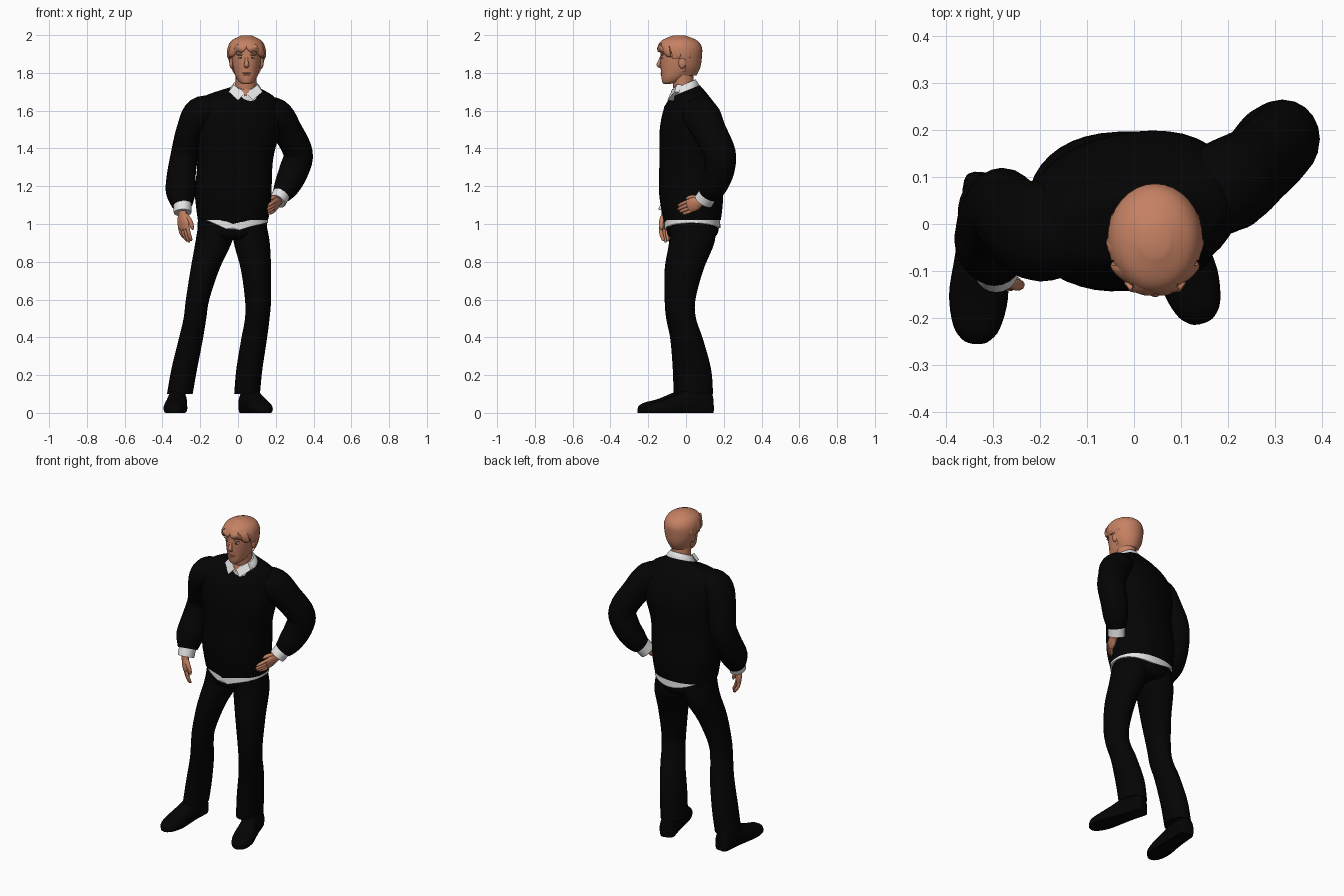
import bpy, bmesh, math
from mathutils import Vector

if "Cube" in bpy.data.objects:
    bpy.data.objects.remove(bpy.data.objects["Cube"])


def material(name, rgb):
    m = bpy.data.materials.new(name)
    m.diffuse_color = (*rgb, 1)
    m.use_nodes = True
    m.node_tree.nodes["Principled BSDF"].inputs["Base Color"].default_value = m.diffuse_color
    return m


BLACK = material("black_cloth", (0.0012, 0.0012, 0.0012))
SKIN = material("warm_tan", (0.56, 0.22, 0.125))
WHITE = material("white_cotton", (0.78, 0.78, 0.78))
DARK = material("dark_iris", (0.04, 0.03, 0.03))


def smooth_rows(rows, steps):
    """Catmull-Rom interpolation of parameter tuples."""
    out = []
    for i in range(len(rows) - 1):
        p = [rows[max(0, min(len(rows) - 1, i + k))] for k in (-1, 0, 1, 2)]
        for s in range(steps):
            t = s / steps
            out.append([0.5 * (2 * b + (c - a) * t + (2 * a - 5 * b + 4 * c - d) * t * t
                               + (3 * b - a - 3 * c + d) * t ** 3) for a, b, c, d in zip(*p)])
    return out + [list(rows[-1])]


def skin(name, rings, mat, cap=True):
    """Join rings of points into one mesh object."""
    bm = bmesh.new()
    vs = [[bm.verts.new(p) for p in r] for r in rings]
    n = len(vs[0])
    for a, b in zip(vs, vs[1:]):
        for i in range(n):
            bm.faces.new((a[i], a[(i + 1) % n], b[(i + 1) % n], b[i]))
    if cap:
        bm.faces.new(vs[0])
        bm.faces.new(vs[-1])
    bmesh.ops.recalc_face_normals(bm, faces=bm.faces)
    me = bpy.data.meshes.new(name)
    bm.to_mesh(me)
    bm.free()
    me.materials.append(mat)
    ob = bpy.data.objects.new(name, me)
    bpy.context.collection.objects.link(ob)
    return ob


def power(v, e):
    return math.copysign(abs(v) ** e, v)


def loft(name, rows, mat, n=32, e=1.0, steps=5, cap=True):
    """Stacked ovals: x, y, z, rx, ry, yaw, tilt."""
    rows = [tuple(r) + (0,) * (7 - len(r)) for r in rows]
    rings = []
    for x, y, z, rx, ry, yaw, tilt in smooth_rows(rows, steps):
        ring = []
        for i in range(n):
            a = math.tau * i / n
            u, v = rx * power(math.cos(a), e), ry * power(math.sin(a), e)
            ring.append((x + u * math.cos(yaw) - v * math.sin(yaw),
                         y + u * math.sin(yaw) + v * math.cos(yaw), z + tilt * v))
        rings.append(ring)
    return skin(name, rings, mat, cap)


def tube(name, rows, mat, side=(0, 1, 0), n=20, steps=5):
    """Tube along a path: x, y, z, radius along side, other radius."""
    pts = smooth_rows(rows, steps)
    rings = []
    for i, p in enumerate(pts):
        t = (Vector(pts[min(i + 1, len(pts) - 1)][:3]) - Vector(pts[max(i - 1, 0)][:3])).normalized()
        u = Vector(side)
        u = (u - t * u.dot(t)).normalized()
        v = t.cross(u)
        rings.append([Vector(p[:3]) + u * p[3] * math.cos(math.tau * k / n)
                      + v * p[4] * math.sin(math.tau * k / n) for k in range(n)])
    return skin(name, rings, mat)


def ball(name, loc, size, mat):
    rows = [(*loc[:2], loc[2] - size[2] * math.cos(math.pi * k / 10),
             size[0] * max(.02, math.sin(math.pi * k / 10)),
             size[1] * max(.02, math.sin(math.pi * k / 10))) for k in range(11)]
    return loft(name, rows, mat, n=16, steps=1)


def droop(ob, below, front, back, sides):
    """Shape a hem by height at the front, back and sides."""
    for v in ob.data.vertices:
        if v.co.z < below:
            dx, dy = v.co.x + .027, v.co.y - .033
            c = abs(dx) / math.hypot(dx, dy)
            base, c = (front, c) if dy < 0 else (back, c * c)
            v.co.z = base + (sides - base) * c - .08 * dx


# Sweater body
sweater = loft("sweater_body", [
    (-.027, .033, 1.01, .184, .15), (-.025, .03, 1.09, .197, .163),
    (-.025, .027, 1.18, .203, .17, .06), (-.015, .025, 1.34, .2, .163, .15),
    (-.005, .03, 1.5, .228, .162, .22), (-.005, .025, 1.61, .23, .133, .22),
    (.008, .014, 1.675, .185, .096, .16, .12), (.037, -.002, 1.705, .09, .075, .05, .4)],
    BLACK, n=40, e=.88)
droop(sweater, 1.015, 1.0, 1.055, 1.05)

# Sleeves
tube("right_sleeve", [(-.1, -.01, 1.615, .08, .06), (-.195, -.018, 1.585, .105, .09),
     (-.252, .005, 1.49, .095, .076), (-.282, .035, 1.37, .085, .073),
     (-.3, .005, 1.26, .083, .076), (-.302, -.045, 1.17, .08, .08),
     (-.295, -.08, 1.1, .058, .056)], BLACK)
tube("left_sleeve", [(.1, .04, 1.605, .08, .07), (.195, .08, 1.575, .1, .092),
     (.262, .125, 1.49, .09, .08), (.318, .178, 1.375, .085, .078),
     (.295, .175, 1.28, .08, .078), (.258, .145, 1.2, .072, .068),
     (.23, .12, 1.155, .055, .052)], BLACK)

# Shirt tail and cuffs
tail = loft("shirt_tail", [(-.027, .033, 1.11, .178, .143), (-.027, .033, 1.04, .184, .147),
            (-.027, .033, .96, .187, .149)], WHITE, n=40, e=.9, steps=1)
droop(tail, .965, .955, .978, 1.022)
for v in tail.data.vertices:  # front opening notch
    if v.co.z < .98 and v.co.y < 0 and abs(v.co.x + .027) < .012:
        v.co.z += .025
tube("right_cuff", [(-.295, -.075, 1.12, .05, .05), (-.293, -.1, 1.06, .05, .047)], WHITE)
tube("left_cuff", [(.24, .13, 1.175, .05, .048), (.208, .092, 1.12, .052, .047)], WHITE)


# Hands
def hand(name, wrist, d, across, curl, s):
    w, d, a, c = Vector(wrist), Vector(d).normalized(), Vector(across).normalized(), Vector(curl).normalized()

    def row(along, off, bend, r1, r2):
        return (*(w + (d * along + a * off + c * bend) * s), r1 * s, r2 * s)
    tube(name + "_palm", [row(-.03, 0, 0, .028, .024), row(.01, 0, 0, .03, .022),
         row(.05, 0, 0, .043, .02), row(.09, 0, .002, .041, .015), row(.1, 0, .004, .03, .008)],
         SKIN, side=a)
    for i, length in enumerate((.068, .085, .092, .083)):
        o = -.032 + .0213 * i
        tube(f"{name}_finger_{i + 1}", [row(.08, o, 0, .011, .011), row(.08 + length * .5, o, .008, .011, .011),
             row(.08 + length * .9, o * .9, .024, .009, .009), row(.08 + length, o * .88, .03, .003, .003)],
             SKIN, side=a, n=10, steps=3)
    tube(name + "_thumb", [row(.015, .022, .004, .015, .015), row(.05, .045, .014, .014, .014),
         row(.085, .05, .022, .011, .011), row(.1, .05, .026, .003, .003)], SKIN, side=a, n=10, steps=3)


hand("right_hand", (-.295, -.105, 1.06), (.09, -.1, -1), (.7, -.71, 0), (.5, .6, 0), .92)
hand("left_hand", (.215, .085, 1.122), (-.3, -.88, -.36), (.1, -.3, .95), (-1, .1, 0), .85)

# Trousers
loft("trouser_seat", [(-.03, .033, 1.06, .178, .138), (-.03, .035, .97, .183, .138),
     (-.03, .032, .93, .15, .12), (-.03, .03, .915, .08, .08)], BLACK)
left_leg = [(.06, .035, 1.0, .09, .12), (.073, .03, .9, .095, .12), (.095, -.01, .76, .08, .103),
            (.106, -.03, .6, .069, .08), (.102, -.022, .5, .065, .075), (.085, .01, .39, .068, .08),
            (.06, .038, .23, .069, .095), (.048, .048, .1, .068, .095)]
right_leg = [(-.11, .035, 1.0, .1, .12), (-.13, .03, .9, .096, .12), (-.175, -.012, .76, .076, .1),
             (-.214, -.035, .6, .062, .078), (-.228, -.03, .5, .06, .075), (-.25, -.003, .39, .064, .08),
             (-.285, .018, .23, .068, .088), (-.308, .022, .1, .068, .088)]
loft("left_trouser_leg", left_leg, BLACK)
loft("right_trouser_leg", right_leg, BLACK)


# Shoes: sections along the foot as distance, half width, height
def shoe(name, heel, toe):
    h, d = Vector((*heel, 0)), Vector((toe[0] - heel[0], toe[1] - heel[1], 0))
    side = Vector((-d.y, d.x, 0)).normalized()
    rings = []
    for t, w, top in smooth_rows([(0, .025, .07), (.05, .046, .12), (.3, .05, .135), (.5, .056, .105),
                                  (.72, .063, .072), (.9, .05, .055), (.98, .028, .038), (1, .008, .022)], 4):
        rings.append([h + d * t + side * w * power(math.cos(a), .8)
                      + Vector((0, 0, max(0, top * (.35 + .65 * math.sin(a)))))
                      for a in (math.tau * k / 24 for k in range(24))])
    skin(name, rings, BLACK)


shoe("left_shoe", (.04, .14), (.147, -.212))
shoe("right_shoe", (-.315, .11), (-.338, -.256))

# Neck and head
HX = .045
tube("neck", [(.04, .005, 1.64, .055, .06), (.042, -.012, 1.73, .056, .056),
              (HX, -.02, 1.82, .055, .056)], SKIN)
loft("head", [(HX, -.1, 1.742, .018, .018), (HX, -.083, 1.75, .036, .042), (HX, -.062, 1.775, .054, .068),
     (HX, -.042, 1.81, .067, .091), (HX, -.033, 1.85, .075, .103), (HX, -.03, 1.89, .079, .106),
     (HX, -.03, 1.94, .078, .1), (HX, -.03, 1.98, .045, .06)], SKIN, e=.95)
tube("nose", [(HX, -.126, 1.9, .007, .006), (HX, -.137, 1.865, .009, .009),
     (HX, -.146, 1.842, .013, .01), (HX, -.134, 1.83, .012, .005)], SKIN, side=(1, 0, 0), n=12)
ball("upper_lip", (HX, -.127, 1.799), (.024, .009, .005), SKIN)
ball("lower_lip", (HX, -.125, 1.79), (.02, .009, .006), SKIN)
for s, label in ((-1, "right"), (1, "left")):
    ball(label + "_eye", (HX + s * .032, -.123, 1.88), (.014, .008, .005), WHITE)
    ball(label + "_iris", (HX + s * .032, -.129, 1.88), (.006, .004, .005), DARK)
    ball(label + "_brow", (HX + s * .033, -.126, 1.897), (.021, .009, .005), SKIN)
    ball(label + "_ear", (HX + s * .079, -.02, 1.853), (.012, .02, .03), SKIN)

# Hair cap, cut away over the face and ears
hair = loft("hair_cap", [(HX, -.015, 1.785, .058, .07), (HX, -.022, 1.83, .084, .098),
            (HX, -.03, 1.885, .1, .114), (HX, -.033, 1.935, .099, .117),
            (HX, -.035, 1.972, .078, .093), (HX, -.036, 1.997, .03, .035)], SKIN)
bm = bmesh.new()
bm.from_mesh(hair.data)
cut = []
for f in bm.faces:
    c = f.calc_center_median()
    az = math.degrees(math.atan2(abs(c.x - HX), -(c.y + .03)))
    if len(f.verts) == 4 and ((az < 60 and c.z < 1.94) or (az < 105 and c.z < 1.87)) or c.z < 1.786:
        cut.append(f)
bmesh.ops.delete(bm, geom=cut, context='FACES')
bm.to_mesh(hair.data)
bm.free()


# Locks swept from a centre parting
def on_scalp(az, el, r1, r2):
    a, b = math.radians(az), math.radians(el)
    return (HX + .093 * math.sin(a) * math.cos(b), -.036 - .117 * math.cos(a) * math.cos(b),
            1.897 + .09 * math.sin(b), r1, r2)


for s, label in ((-1, "right"), (1, "left")):
    for i in range(4):
        tip = (8, -8, -14, -16)[i]
        tube(f"{label}_hair_lock_{i + 1}", [
            on_scalp(s * (6 + 16 * i), 74, .012, .007), on_scalp(s * (12 + 25 * i), 50, .03, .012),
            on_scalp(s * (20 + 27 * i), 26, .03, .013),
            on_scalp(s * (34 + 26 * i), tip + 10, .019, .01),
            on_scalp(s * (44 + 24 * i), tip, .003, .003)],
            SKIN, side=(math.cos(math.radians(15 + 25 * i)), s * math.sin(math.radians(15 + 25 * i)), 0), n=14)

# Shirt collar: sloping band and two folded points
loft("collar_band", [(.04, -.002, 1.675, .095, .078, 0, .5), (.04, -.008, 1.712, .083, .072, 0, .48),
     (.04, -.012, 1.738, .066, .062, 0, .45)], WHITE)
for s, label in ((-1, "right"), (1, "left")):
    x = .04
    front = [(x + s * .006, -.084, 1.69), (x + s * .062, -.05, 1.738),
             (x + s * .09, -.06, 1.7), (x + s * .038, -.098, 1.655)]
    skin(label + "_collar_point", [front, [(a, b + .025, c) for a, b, c in front]], WHITE)
loft("throat_opening", [(.04, -.074, 1.678, .005, .01), (.04, -.07, 1.695, .018, .01),
     (.04, -.064, 1.715, .028, .01)], SKIN, n=12)

# Smooth shading with crisp hems
bpy.ops.object.select_all(action='SELECT')
bpy.context.view_layer.objects.active = sweater
bpy.ops.object.shade_smooth_by_angle(angle=math.radians(42))
